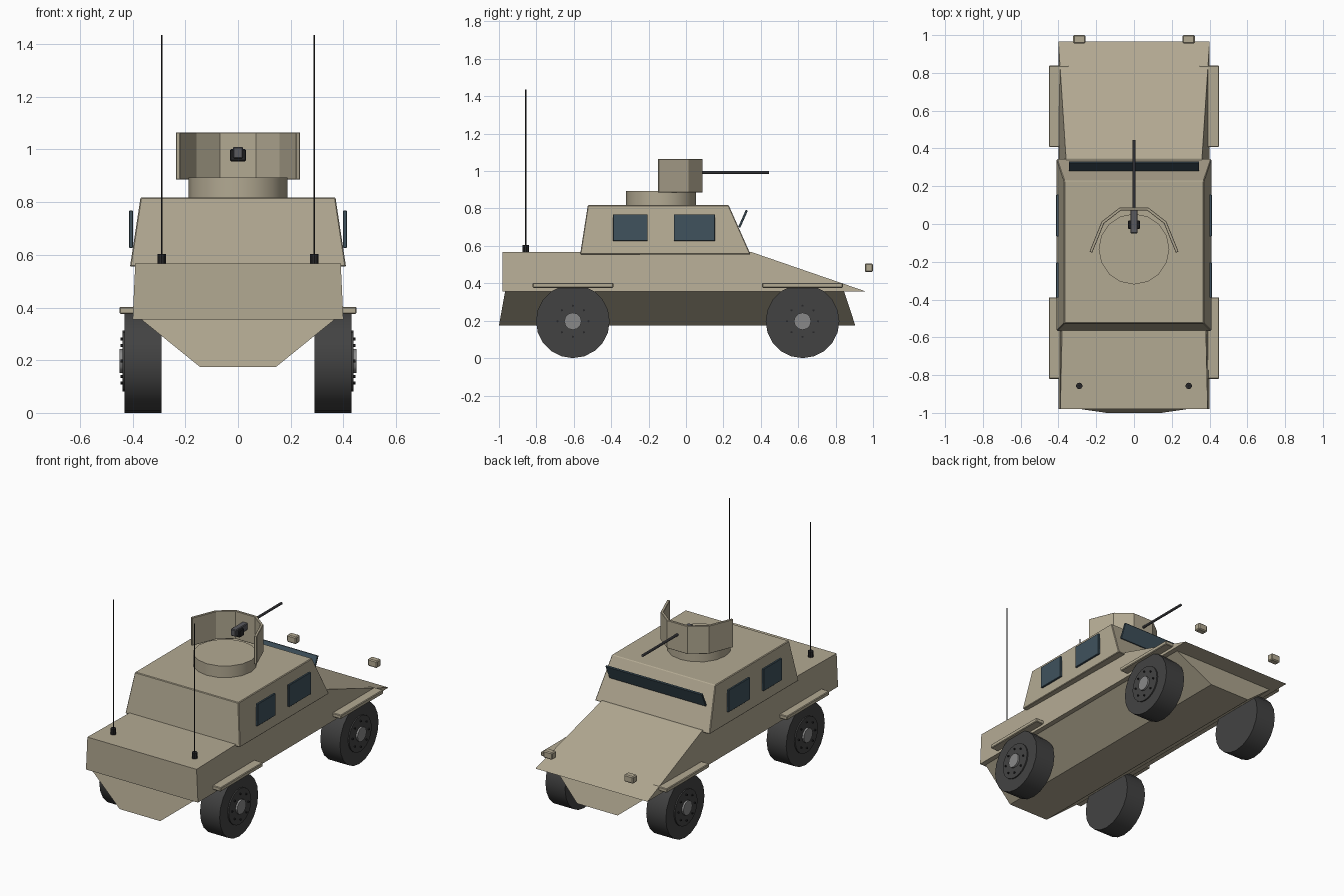
import bpy, bmesh, math
from mathutils import Matrix, Vector

if "Cube" in bpy.data.objects:
    bpy.data.objects.remove(bpy.data.objects["Cube"])


def material(name, r, g, b):
    m = bpy.data.materials.new(name)
    m.diffuse_color = (r, g, b, 1)
    m.use_nodes = True
    m.node_tree.nodes["Principled BSDF"].inputs["Base Color"].default_value = m.diffuse_color
    return m


TAN = material("tan_paint", 0.45, 0.40, 0.29)
RUBBER = material("rubber", 0.055, 0.055, 0.055)
BLACK = material("black", 0.02, 0.02, 0.022)
STEEL = material("steel", 0.25, 0.25, 0.25)
GUN = material("gunmetal", 0.10, 0.10, 0.11)
GLASS = material("glass", 0.05, 0.085, 0.11)


def finish(name, bm, mat, bevel=0):
    bmesh.ops.recalc_face_normals(bm, faces=bm.faces)
    mesh = bpy.data.meshes.new(name)
    bm.to_mesh(mesh)
    bm.free()
    mesh.materials.append(mat)
    ob = bpy.data.objects.new(name, mesh)
    bpy.context.collection.objects.link(ob)
    if bevel:
        mod = ob.modifiers.new("bevel", 'BEVEL')
        mod.width, mod.segments = bevel, 1
    return ob


def loft(name, low, high, mat, bevel=0):
    """Block between two trapezoids: (z, y back, half width back, y front, half width front)."""
    bm = bmesh.new()
    rings = []
    for z, y0, w0, y1, w1 in (low, high):
        pts = ((-w0, y0, z), (w0, y0, z), (w1, y1, z), (-w1, y1, z))
        rings.append([bm.verts.new(p) for p in pts])
    a, b = rings
    bm.faces.new(a)
    bm.faces.new(b)
    for i in range(4):
        j = (i + 1) % 4
        bm.faces.new((a[i], a[j], b[j], b[i]))
    return finish(name, bm, mat, bevel)


def box(name, center, size, mat, rot=None, bevel=0.004):
    bm = bmesh.new()
    bmesh.ops.create_cube(bm, size=1)
    bmesh.ops.scale(bm, vec=size, verts=bm.verts)
    ob = finish(name, bm, mat, bevel)
    ob.matrix_world = Matrix.Translation(center) @ (rot or Matrix())
    return ob


def rod(name, start, end, radius, sides, mat):
    """Capped cylinder between two points."""
    a, b = Vector(start), Vector(end)
    bm = bmesh.new()
    bmesh.ops.create_cone(bm, cap_ends=True, segments=sides, radius1=radius,
                          radius2=radius, depth=(b - a).length)
    ob = finish(name, bm, mat)
    ob.matrix_world = (Matrix.Translation((a + b) / 2)
                       @ (b - a).to_track_quat('Z', 'Y').to_matrix().to_4x4())
    ob.data.shade_smooth()
    ob.data.set_sharp_from_angle(angle=math.radians(30))
    return ob


# Hull and cabin
loft("lower_hull", (0.175, -1.0, 0.145, 0.905, 0.145), (0.357, -0.967, 0.37, 0.845, 0.37), TAN)
loft("upper_hull", (0.355, -0.98, 0.40, 0.965, 0.40), (0.567, -0.98, 0.39, 0.35, 0.36), TAN)
loft("cabin", (0.555, -0.566, 0.41, 0.345, 0.41), (0.818, -0.525, 0.37, 0.228, 0.37), TAN, 0.004)

# Windshield strip, leaning forward at the top
box("windshield", (0, 0.305, 0.745), (0.69, 0.012, 0.10), GLASS,
    Matrix.Rotation(math.radians(-24), 4, 'X'), 0.002)

# Turret ring and angled gun shield
rod("turret_ring", (0, -0.133, 0.81), (0, -0.133, 0.893), 0.187, 16, TAN)
shield = [(-0.227, -0.145), (-0.165, 0.008), (-0.072, 0.08),
          (0.072, 0.08), (0.165, 0.008), (0.227, -0.145)]
for i, (p, q) in enumerate(zip(shield, shield[1:])):
    dx, dy = q[0] - p[0], q[1] - p[1]
    box(f"shield_panel_{i + 1}", ((p[0] + q[0]) / 2, (p[1] + q[1]) / 2, 0.975),
        (math.hypot(dx, dy) + 0.008, 0.016, 0.18), TAN,
        Matrix.Rotation(math.atan2(dy, dx), 4, 'Z'), 0.002)

# Machine gun
box("gun_receiver", (0, 0.015, 0.988), (0.038, 0.13, 0.044), GUN)
box("gun_mount", (0, -0.004, 0.978), (0.062, 0.045, 0.046), BLACK)
rod("gun_barrel", (0, 0.07, 0.992), (0, 0.445, 0.992), 0.008, 10, GUN)

for s, side in ((-1, "left"), (1, "right")):
    # Side windows
    for y0, y1, end in ((-0.39, -0.205, "rear"), (-0.065, 0.155, "front")):
        box(f"{side}_{end}_window", (s * 0.406, (y0 + y1) / 2, 0.697),
            (0.014, y1 - y0, 0.143), GLASS, bevel=0.002)

    # Headlights
    box(f"{side}_headlight", (s * 0.289, 0.978, 0.483), (0.066, 0.044, 0.046), TAN, bevel=0.006)

    # Whip antennas
    rod(f"{side}_antenna_base", (s * 0.29, -0.857, 0.56), (s * 0.29, -0.857, 0.604), 0.017, 10, BLACK)
    rod(f"{side}_antenna", (s * 0.29, -0.857, 0.60), (s * 0.29, -0.857, 1.435), 0.003, 6, BLACK)

    # Wheels with rim, hub and bolts, plus fenders
    for y, fender_y, end in ((-0.605, -0.604, "rear"), (0.623, 0.623, "front")):
        name, z = f"{side}_{end}", 0.197
        rod(f"{name}_tire", (s * 0.29, y, z), (s * 0.43, y, z), 0.197, 20, RUBBER)
        rod(f"{name}_rim", (s * 0.42, y, z), (s * 0.438, y, z), 0.115, 20, RUBBER)
        rod(f"{name}_hub", (s * 0.42, y, z), (s * 0.45, y, z), 0.046, 12, STEEL)
        for k in range(8):
            a = k * math.tau / 8
            by, bz = y + 0.083 * math.cos(a), z + 0.083 * math.sin(a)
            rod(f"{name}_bolt_{k + 1}", (s * 0.43, by, bz), (s * 0.446, by, bz), 0.006, 6, BLACK)
        box(f"{name}_fender", (s * 0.398, fender_y, 0.389), (0.105, 0.432, 0.026), TAN)
